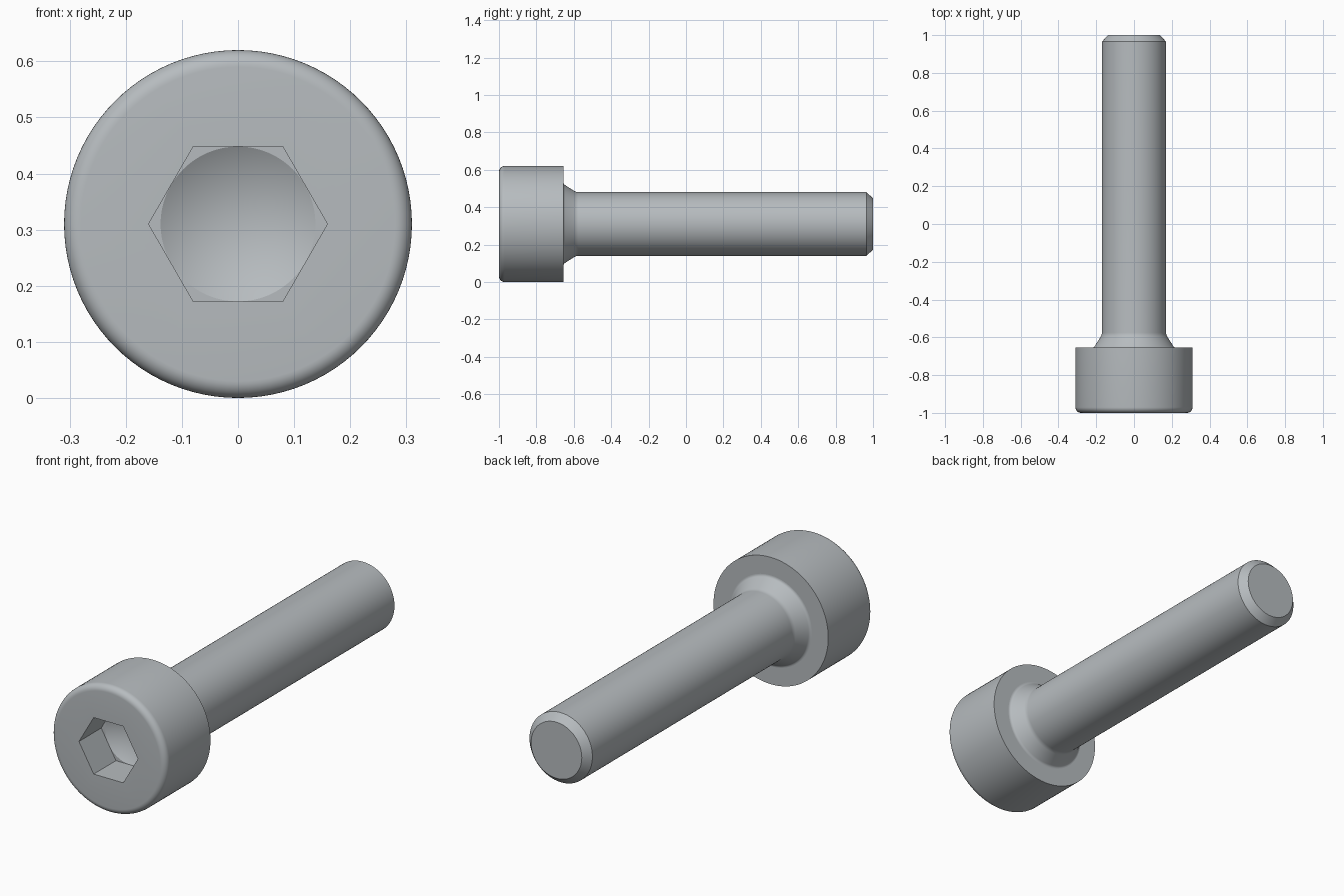
import bpy, bmesh
from math import pi, sin, cos, radians

SEGMENTS = 96
AXIS_Z = 0.31

if "Cube" in bpy.data.objects:
    bpy.data.objects.remove(bpy.data.objects["Cube"])

steel = bpy.data.materials.new("grey steel")
steel.use_nodes = True
colour = (0.47, 0.50, 0.52, 1)
steel.diffuse_color = colour
steel.node_tree.nodes["Principled BSDF"].inputs["Base Color"].default_value = colour


def circle(radius):
    return lambda a: radius


def hexagon(apothem):
    # Polar radius of a hexagon with corners on the x axis
    return lambda a: apothem / cos(a % (pi / 3) - pi / 6)


def arc(r, y, radius, start, end, steps=8):
    # Rounded corner of a profile, as a list of circular rings
    angles = [radians(start + (end - start) * i / steps) for i in range(steps + 1)]
    return [(circle(r + radius * cos(t)), y + radius * sin(t)) for t in angles]


def loft(name, rings, start_tip=None, end_cap=False):
    # Skin rings (radius function, y) along the y axis
    bm = bmesh.new()
    loops = []
    for radius, y in rings:
        angles = [2 * pi * i / SEGMENTS for i in range(SEGMENTS)]
        loops.append([bm.verts.new((radius(a) * cos(a), y, AXIS_Z + radius(a) * sin(a)))
                      for a in angles])
    for a, b in zip(loops, loops[1:]):
        for i in range(SEGMENTS):
            j = (i + 1) % SEGMENTS
            bm.faces.new((a[i], b[i], b[j], a[j]))
    if start_tip is not None:
        tip = bm.verts.new((0, start_tip, AXIS_Z))
        for i in range(SEGMENTS):
            bm.faces.new((tip, loops[0][i], loops[0][(i + 1) % SEGMENTS]))
    if end_cap:
        bm.faces.new(loops[-1])
    bmesh.ops.remove_doubles(bm, verts=bm.verts, dist=1e-5)
    bmesh.ops.recalc_face_normals(bm, faces=bm.faces)
    # Face the first side band away from the part
    probe = max(bm.faces, key=lambda f: (f.calc_center_median().z, f.calc_area()))
    if probe.normal.z < 0:
        bmesh.ops.reverse_faces(bm, faces=bm.faces)
    mesh = bpy.data.meshes.new(name)
    bm.to_mesh(mesh)
    bm.free()
    mesh.materials.append(steel)
    obj = bpy.data.objects.new(name, mesh)
    bpy.context.collection.objects.link(obj)
    bpy.ops.object.select_all(action="DESELECT")
    obj.select_set(True)
    bpy.context.view_layer.objects.active = obj
    bpy.ops.object.shade_smooth_by_angle(angle=radians(28))
    return obj


# Head: drilled cone, hexagonal socket, front face, rounded rim, flat underside
apothem, floor, neck = 0.138, -0.828, 0.222
head_back = -0.655
head = [(circle(apothem), floor), (hexagon(apothem), floor), (hexagon(apothem), -1)]
head += arc(0.28, -0.97, 0.03, -90, 0)
head += [(circle(0.31), head_back), (circle(neck), head_back)]
loft("socket_head", head, start_tip=floor + 0.08)

# Shank: flared neck blended into the head, plain cylinder, chamfered end
shank = arc(neck, head_back + 0.016, 0.016, 270, 210, 5)
shank += arc(0.21, -0.575, 0.04, 210, 180, 4)
shank += [(circle(0.17), 0.965), (circle(0.137), 1)]
loft("shank", shank, end_cap=True)
